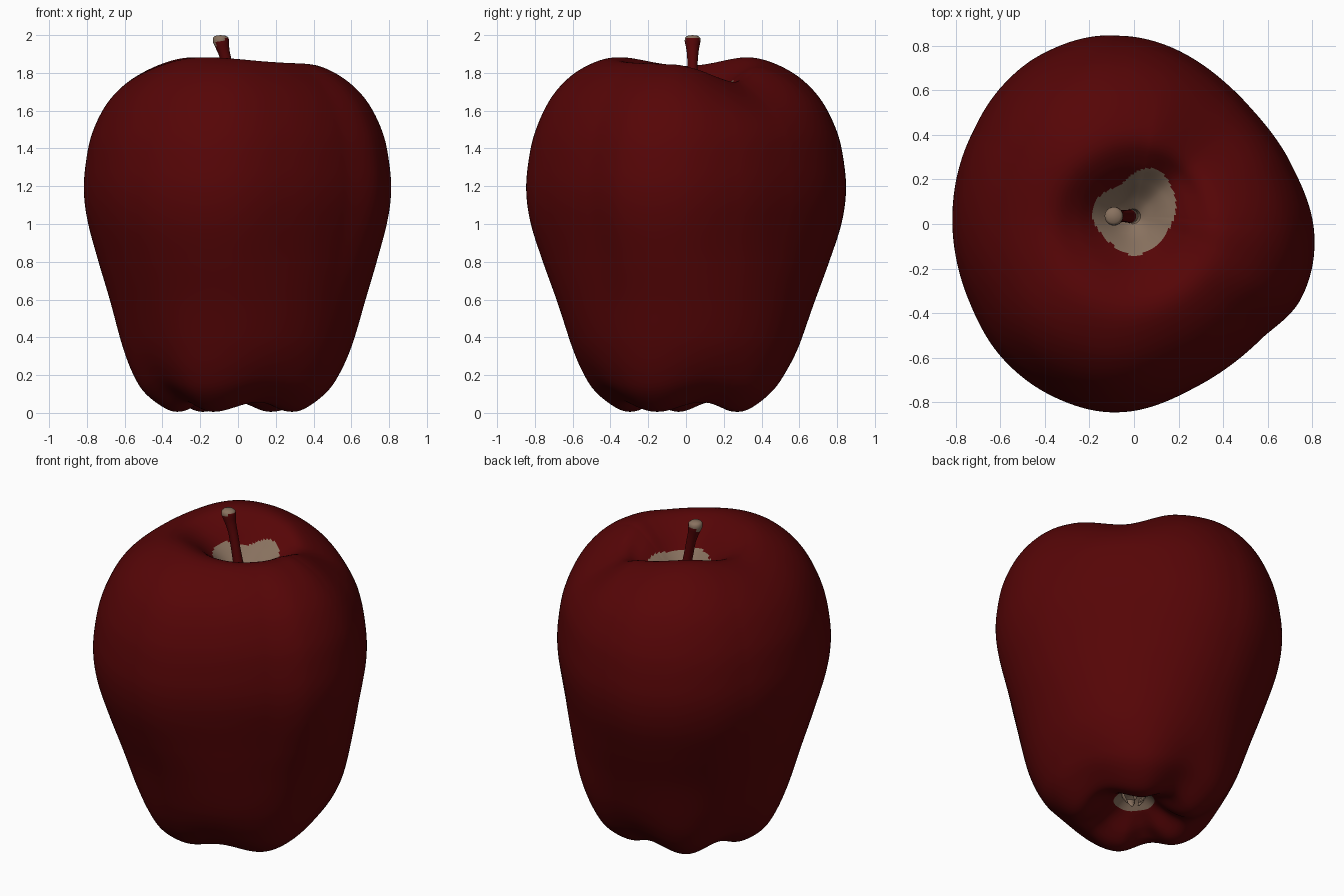
import bpy, bmesh, math
from mathutils import Vector

if "Cube" in bpy.data.objects:
    bpy.data.objects.remove(bpy.data.objects["Cube"])


def material(name, rgb):
    m = bpy.data.materials.new(name)
    m.diffuse_color = (*rgb, 1)
    m.use_nodes = True
    m.node_tree.nodes["Principled BSDF"].inputs["Base Color"].default_value = m.diffuse_color
    return m


RED = material("deep_red_skin", (0.092, 0.0015, 0.002))
TAN = material("pale_tan", (0.25, 0.168, 0.115))


def cubic(a, b, c, d, t):
    return b + 0.5 * t * (c - a + t * (2 * a - 5 * b + 4 * c - d + t * (3 * (b - c) + d - a)))


def around(table, deg):
    """Smooth periodic lookup in a list of (degrees, value)."""
    n = len(table)
    deg = (deg - table[0][0]) % 360 + table[0][0]
    i = max(k for k in range(n) if table[k][0] <= deg + 1e-9)
    a0, a1 = table[i][0], table[(i + 1) % n][0]
    t = (deg - a0) / ((a1 - a0) % 360)
    return cubic(*(table[(i + k) % n][1] for k in (-1, 0, 1, 2)), t)


def ramp(a, b, x):
    t = min(1, max(0, (x - a) / (b - a)))
    return t * t * (3 - 2 * t)


def skin(name, rings, start, end, colour):
    """Join rings of points into a smooth closed body, coloured by a rule."""
    bm = bmesh.new()
    loops = [[bm.verts.new(p) for p in ring] for ring in rings]
    n = len(loops[0])
    for lo, hi in zip(loops, loops[1:]):
        for i in range(n):
            j = (i + 1) % n
            bm.faces.new((lo[i], lo[j], hi[j], hi[i]))
    s, e = bm.verts.new(start), bm.verts.new(end)
    for i in range(n):
        j = (i + 1) % n
        bm.faces.new((s, loops[0][j], loops[0][i]))
        bm.faces.new((e, loops[-1][i], loops[-1][j]))
    bmesh.ops.recalc_face_normals(bm, faces=bm.faces)
    for f in bm.faces:
        f.smooth = True
        f.material_index = int(colour(f.calc_center_median()))
    me = bpy.data.meshes.new(name)
    bm.to_mesh(me)
    bm.free()
    me.materials.append(RED)
    me.materials.append(TAN)
    ob = bpy.data.objects.new(name, me)
    bpy.context.collection.objects.link(ob)
    return ob


# Apple shape: profile from the base hollow, round the side, into the stem hollow
PROFILE = [(0.03, 0.20), (0.08, 0.175), (0.14, 0.12), (0.22, 0.045), (0.30, 0.008), (0.38, 0.02),
           (0.49, 0.10), (0.555, 0.20), (0.612, 0.35), (0.682, 0.60), (0.745, 0.80), (0.802, 1.0),
           (0.825, 1.16), (0.817, 1.31), (0.782, 1.48), (0.703, 1.65), (0.595, 1.77), (0.465, 1.845),
           (0.36, 1.86), (0.26, 1.81), (0.17, 1.725), (0.09, 1.64), (0.03, 1.59)]
GIRTH = [(-5, .808), (21, .75), (50, .74), (95, .843), (119, .862), (135, .85), (150, .828), (181, .81),
         (205, .812), (225, .838), (245, .85), (265, .843), (292, .776), (318, .765), (335, .815)]
RIM = [(0, 1.83), (44, 1.75), (78, 1.825), (125, 1.88), (180, 1.835), (240, 1.88), (300, 1.855), (340, 1.845)]
PATCH = [(38, .21), (69, .225), (113, .15), (171, .19), (208, .17), (234, .165), (270, .18), (327, .165)]
LOBES = [58, 125, 187, 246, 332]


def notch(deg):
    """0 on a base lobe, 1 midway between two lobes."""
    deg = (deg - LOBES[0]) % 360 + LOBES[0]
    i = max(k for k in range(5) if LOBES[k] <= deg + 1e-9)
    gap = (LOBES[(i + 1) % 5] - LOBES[i]) % 360
    return 0.5 - 0.5 * math.cos(2 * math.pi * (deg - LOBES[i]) / gap)


SEG, SUB = 240, 9
path = []
last = len(PROFILE) - 1
for i in range(last):
    q = [PROFILE[min(last, max(0, i + k))] for k in (-1, 0, 1, 2)]
    for s in range(SUB):
        path.append((i + s / SUB, *(cubic(*(p[c] for p in q), s / SUB) for c in (0, 1))))
path.append((last, *PROFILE[-1]))
columns = [(math.radians(d), around(GIRTH, d) / 0.82 - 1, around(RIM, d) - 1.86, notch(d))
           for d in (360 * k / SEG for k in range(SEG))]

rings = []
for u, r, z in path:
    body = ramp(0.3, 1.05, z) * ramp(0.15, 0.6, r)
    low = (1 - ramp(0.05, 0.4, z)) * ramp(0.08, 0.28, r)
    dent = (1 - ramp(0.1, 0.7, z)) * ramp(0.2, 0.45, r)
    top = ramp(1.4, 1.86, z) if u <= 18 else ramp(0.02, 0.32, r)
    oy = 0.03 * (1 - ramp(0.1, 0.45, r)) if u > 15 else 0
    ring = []
    for a, girth, rim, d in columns:
        rad = r * (1 + girth * body) * (1 - 0.04 * d * dent)
        ring.append((rad * math.cos(a), rad * math.sin(a) + oy, z + 0.05 * d * low + rim * top))
    rings.append(ring)


def apple_colour(c):
    if c.z > 1.3:
        y = c.y - 0.04
        return math.hypot(c.x, y) < around(PATCH, math.degrees(math.atan2(y, c.x)))
    return c.z > 0.1 and math.hypot(c.x, c.y) < 0.12


skin("apple_body", rings, (0, 0, 0.205), (0, 0.03, 1.58), apple_colour)

# Stem: leaning tube that flares to a pale cut tip
STEM = [(0.0, 1.56, 0.036), (-0.02, 1.66, 0.030), (-0.04, 1.76, 0.027), (-0.06, 1.86, 0.027),
        (-0.075, 1.91, 0.031), (-0.085, 1.945, 0.037), (-0.09, 1.968, 0.042),
        (-0.091, 1.985, 0.041), (-0.092, 1.996, 0.030)]
stem_rings = [[(x + r * math.cos(t), 0.035 + r * math.sin(t), z + 0.15 * r * math.cos(t) * (z < 1.98))
               for t in (2 * math.pi * k / 24 for k in range(24))] for x, z, r in STEM]
skin("stem", stem_rings, (0, 0.035, 1.55), (-0.092, 0.035, 2.0),
     lambda c: c.z > 1.968 + 0.6 * (c.x + 0.09) or c.z > 1.985 or c.z < 1.7)

# Dried blossom leaves inside the base hollow
for k, lobe in enumerate(LOBES):
    a = math.radians(lobe)
    out, side = Vector((math.cos(a), math.sin(a), 0)), Vector((-math.sin(a), math.cos(a), 0))
    leaf = []
    for r, z, w in ((0.07, 0.20, 0.025), (0.06, 0.16, 0.02), (0.04, 0.13, 0.006)):
        c = out * r + Vector((0, 0, z))
        leaf.append([c + side * w * math.cos(t) + out * 0.006 * math.sin(t)
                     for t in (2 * math.pi * j / 8 for j in range(8))])
    skin(f"blossom_leaf_{k + 1}", leaf, out * 0.07 + Vector((0, 0, 0.205)),
         out * 0.035 + Vector((0, 0, 0.125)), lambda c: True)
